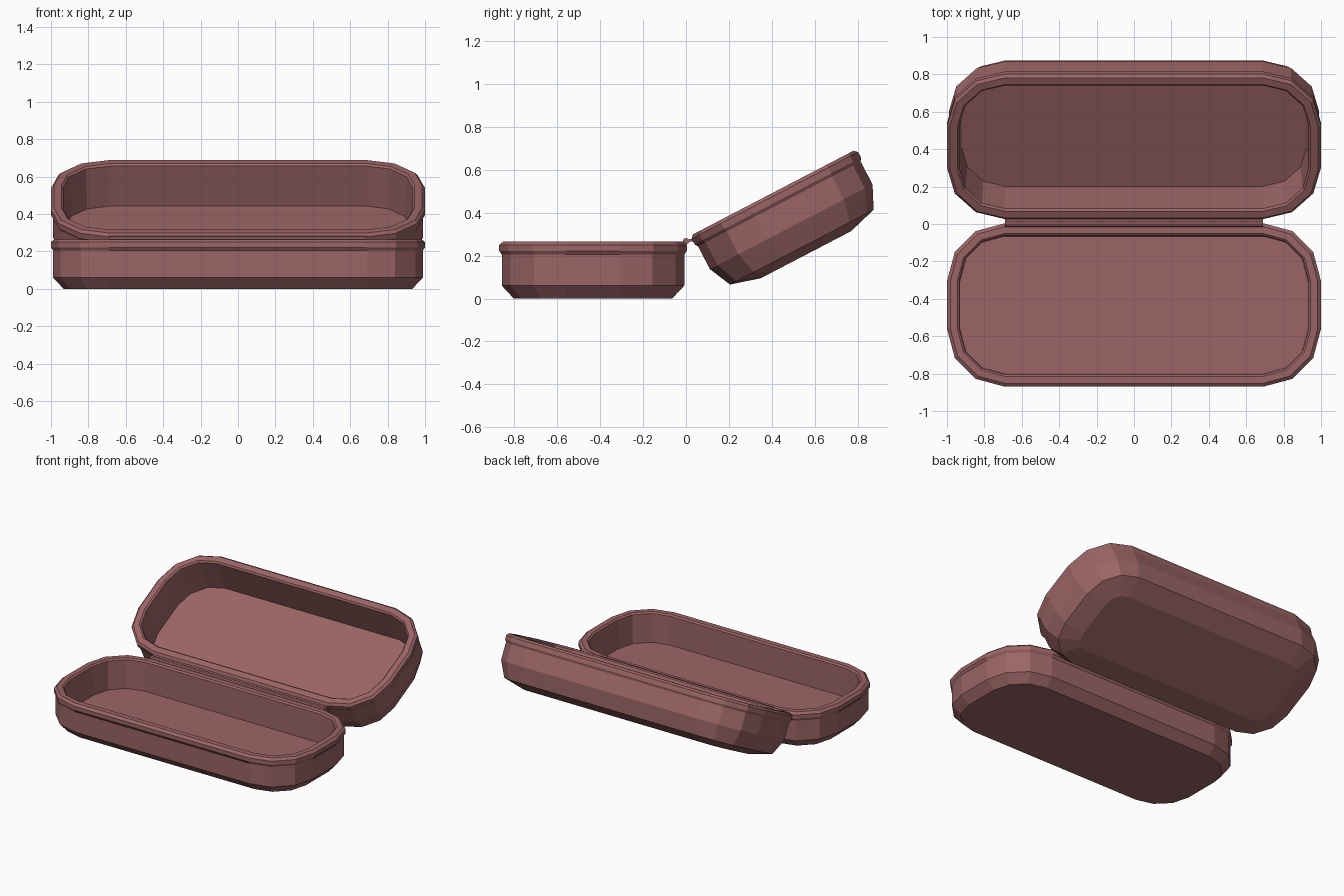
import bpy, bmesh, math
from mathutils import Matrix

if "Cube" in bpy.data.objects:
    bpy.data.objects.remove(bpy.data.objects["Cube"])

HALF_X, HALF_Y, RADIUS, STEPS = 1.0, 0.437, 0.31, 3

mat = bpy.data.materials.new("dusty_red")
mat.diffuse_color = (0.33, 0.13, 0.13, 1)
mat.use_nodes = True
mat.node_tree.nodes["Principled BSDF"].inputs["Base Color"].default_value = mat.diffuse_color


def outline(inset):
    """Rounded rectangle with three flat facets per corner."""
    r = RADIUS - inset
    pts = []
    for k, (sx, sy) in enumerate([(1, 1), (-1, 1), (-1, -1), (1, -1)]):
        for i in range(STEPS + 1):
            a = math.radians(90 * k + 90 * i / STEPS)
            pts.append((sx * (HALF_X - RADIUS) + r * math.cos(a),
                        sy * (HALF_Y - RADIUS) + r * math.sin(a)))
    return pts


def finish(name, bm, matrix):
    bmesh.ops.recalc_face_normals(bm, faces=bm.faces)
    mesh = bpy.data.meshes.new(name)
    bm.to_mesh(mesh)
    bm.free()
    mesh.materials.append(mat)
    ob = bpy.data.objects.new(name, mesh)
    ob.matrix_world = matrix
    bpy.context.collection.objects.link(ob)
    return ob


def tray(name, profile, matrix):
    """Loft the outline through (inset, z): up the outside, down the inside."""
    bm = bmesh.new()
    rings = [[bm.verts.new((x, y, z)) for x, y in outline(d)] for d, z in profile]
    n = len(rings[0])
    for a, b in zip(rings, rings[1:]):
        for i in range(n):
            j = (i + 1) % n
            bm.faces.new((a[i], a[j], b[j], b[i]))
    bm.faces.new(rings[0][::-1])
    bm.faces.new(rings[-1])
    return finish(name, bm, matrix)


def strip(name, section, half_len):
    """Extrude a y-z cross-section along x."""
    bm = bmesh.new()
    l, r = [[bm.verts.new((s * half_len, y, z)) for y, z in section] for s in (-1, 1)]
    n = len(section)
    for i in range(n):
        j = (i + 1) % n
        bm.faces.new((l[i], l[j], r[j], r[i]))
    bm.faces.new(l[::-1])
    bm.faces.new(r)
    return finish(name, bm, Matrix())


# Lower half of the case
tray("case_base",
     [(0.068, 0.0), (0.012, 0.06), (0.012, 0.205), (0.0, 0.222), (0.0, 0.25),
      (0.018, 0.265), (0.055, 0.265), (0.066, 0.255), (0.07, 0.05)],
     Matrix.Translation((0, -0.433, 0)))

# Lid, swung open on the hinge axis
swing = Matrix.Translation((0, 0, 0.265)) @ Matrix.Rotation(math.radians(27.5), 4, 'X')
tray("case_lid",
     [(0.2, -0.312), (0.06, -0.272), (0.01, -0.165), (0.01, -0.045), (0.0, -0.03),
      (0.0, 0.0), (0.015, 0.015), (0.055, 0.015), (0.066, 0.005), (0.078, -0.23)],
     swing @ Matrix.Translation((0, 0.4665, 0)))

# Hinge barrel and the leaf joining it to the lid
barrel = [(0.015 * math.cos(math.pi * k / 4), 0.267 + 0.015 * math.sin(math.pi * k / 4))
          for k in range(8)]
strip("hinge_barrel", barrel, 0.69)
strip("hinge_leaf", [(0.0, 0.261), (0.045, 0.268), (0.04, 0.282), (0.0, 0.272)], 0.69)
